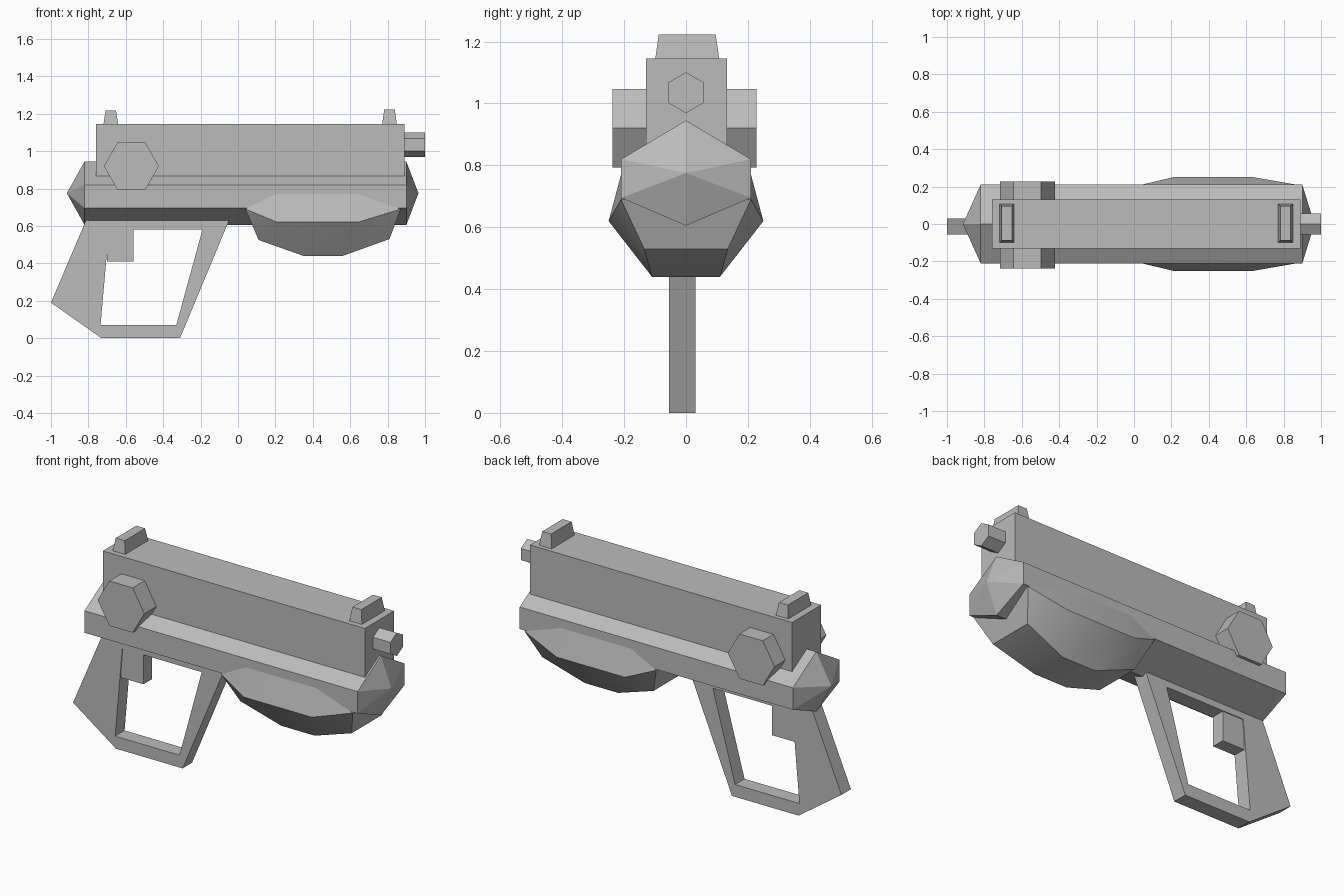
import bpy, bmesh, math
from mathutils import Vector

cube = bpy.data.objects.get("Cube")
if cube:
    bpy.data.objects.remove(cube, do_unlink=True)

GREY = (0.5, 0.5, 0.5, 1)
grey = bpy.data.materials.new("plain grey")
grey.use_nodes = True
grey.diffuse_color = GREY
grey.node_tree.nodes["Principled BSDF"].inputs["Base Color"].default_value = GREY


def finish(name, bm):
    bmesh.ops.recalc_face_normals(bm, faces=bm.faces)
    mesh = bpy.data.meshes.new(name)
    bm.to_mesh(mesh)
    bm.free()
    mesh.materials.append(grey)
    obj = bpy.data.objects.new(name, mesh)
    bpy.context.collection.objects.link(obj)
    return obj


def hull(name, points):
    """Solid convex part from its corner points."""
    bm = bmesh.new()
    for p in points:
        bm.verts.new(p)
    bmesh.ops.convex_hull(bm, input=bm.verts)
    bmesh.ops.dissolve_limit(bm, angle_limit=math.radians(1), verts=bm.verts, edges=bm.edges)
    return finish(name, bm)


def box(name, xs, ys, zs, taper=0.0):
    """Box whose top is drawn in by the taper."""
    points = []
    for z, t in zip(zs, (0, taper)):
        for x in (xs[0] + t, xs[1] - t):
            points += [(x, ys[0] + t, z), (x, ys[1] - t, z)]
    return hull(name, points)


def hexagon(radius, turn):
    angles = [math.radians(turn + 60 * i) for i in range(6)]
    return [(radius * math.cos(a), radius * math.sin(a)) for a in angles]


# Lower body: six-sided bar with a pointed cap at each end
section = [(0, 0.945), (0.21, 0.82), (0.21, 0.695), (0, 0.605), (-0.21, 0.695), (-0.21, 0.82)]
body_points = [(x, y, z) for x in (-0.82, 0.9) for y, z in section]
hull("lower_body", body_points + [(-0.915, 0, 0.775), (0.965, 0, 0.775)])

# Upper slide and its two sights
box("upper_slide", (-0.76, 0.89), (-0.13, 0.132), (0.8, 1.146))
for name, x, top in (("rear_sight", -0.68, 1.217), ("front_sight", 0.81, 1.223)):
    box(name, (x - 0.04, x + 0.04), (-0.1, 0.108), (1.14, top), 0.012)

# Barrel tip and the side knobs, one bar through the body
hull("barrel_tip", [(x, y, 1.035 + z) for x in (0.85, 1) for y, z in hexagon(0.066, 30)])
hull("side_knobs", [(x - 0.57, y, z + 0.92) for y in (-0.238, 0.228) for x, z in hexagon(0.147, 0)])

# Bulging foregrip: side, ridge and bottom corners mirrored in y
foregrip = [
    (0.04, 0.21, 0.69), (0.11, 0.135, 0.525),
    (0.2, 0.21, 0.77), (0.21, 0.25, 0.62), (0.35, 0.11, 0.44),
    (0.64, 0.21, 0.77), (0.64, 0.25, 0.62), (0.56, 0.11, 0.44),
    (0.87, 0.21, 0.69), (0.81, 0.135, 0.53),
]
foregrip_obj = hull("foregrip", [(x, s * y, z) for x, y, z in foregrip for s in (1, -1)])

# Handle frame: flat ring between two outlines, extruded across y
outer = [(-0.8, 0.66), (-1, 0.19), (-0.73, 0), (-0.31, 0), (-0.035, 0.66)]
inner = [(-0.69, 0.58), (-0.735, 0.07), (-0.33, 0.07), (-0.19, 0.58)]
bm = bmesh.new()
o = [bm.verts.new((x, -0.055, z)) for x, z in outer]
i = [bm.verts.new((x, -0.055, z)) for x, z in inner]
for ring in ((o[0], o[1], o[2], i[1], i[0]), (o[2], o[3], i[2], i[1]),
             (o[3], o[4], i[3], i[2]), (o[4], o[0], i[0], i[3])):
    bm.faces.new(ring)
grown = bmesh.ops.extrude_face_region(bm, geom=bm.faces[:])["geom"]
bmesh.ops.translate(bm, vec=Vector((0, 0.085, 0)),
                    verts=[g for g in grown if isinstance(g, bmesh.types.BMVert)])
bmesh.ops.dissolve_limit(bm, angle_limit=math.radians(1), verts=bm.verts, edges=bm.edges)
finish("handle_frame", bm)

# Trigger
box("trigger", (-0.7, -0.56), (-0.05, 0.025), (0.41, 0.6))

# Soft shading on the bulge only
bpy.ops.object.select_all(action="DESELECT")
foregrip_obj.select_set(True)
bpy.context.view_layer.objects.active = foregrip_obj
bpy.ops.object.shade_smooth_by_angle(angle=math.radians(30))
